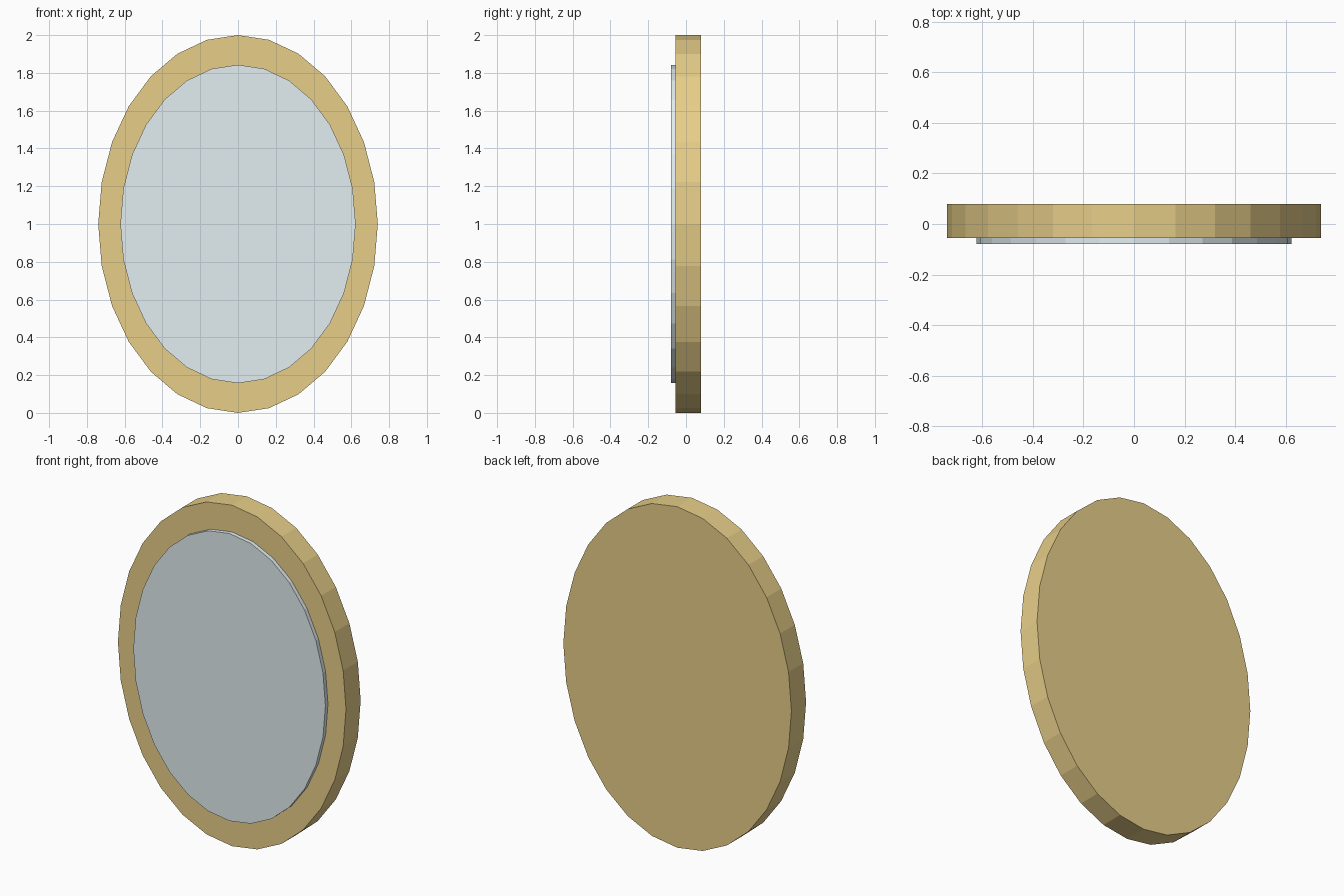
import bpy
import math

if "Cube" in bpy.data.objects:
    bpy.data.objects.remove(bpy.data.objects["Cube"])


def material(name, color):
    m = bpy.data.materials.new(name)
    m.diffuse_color = color
    m.use_nodes = True
    m.node_tree.nodes["Principled BSDF"].inputs["Base Color"].default_value = m.diffuse_color
    return m


def oval_disc(name, rx, rz, y_front, y_back, mat):
    # 28-sided cylinder laid along y and squashed to an oval
    bpy.ops.mesh.primitive_cylinder_add(
        vertices=28, radius=1, depth=1,
        location=(0, (y_front + y_back) / 2, 1),
        rotation=(math.pi / 2, 0, 0))
    ob = bpy.context.object
    ob.name = name
    ob.scale = (rx, rz, y_back - y_front)
    bpy.ops.object.transform_apply(location=False, rotation=True, scale=True)
    ob.data.materials.append(mat)
    return ob


gold = material("gold", (0.80, 0.62, 0.25, 1))
glass = material("mirror_glass", (0.76, 0.85, 0.88, 1))

# Solid backed oval frame
oval_disc("frame", 0.74, 1.0, -0.056, 0.08, gold)
# Mirror plate standing slightly proud of the frame
oval_disc("mirror_plate", 0.623, 0.843, -0.08, -0.03, glass)
